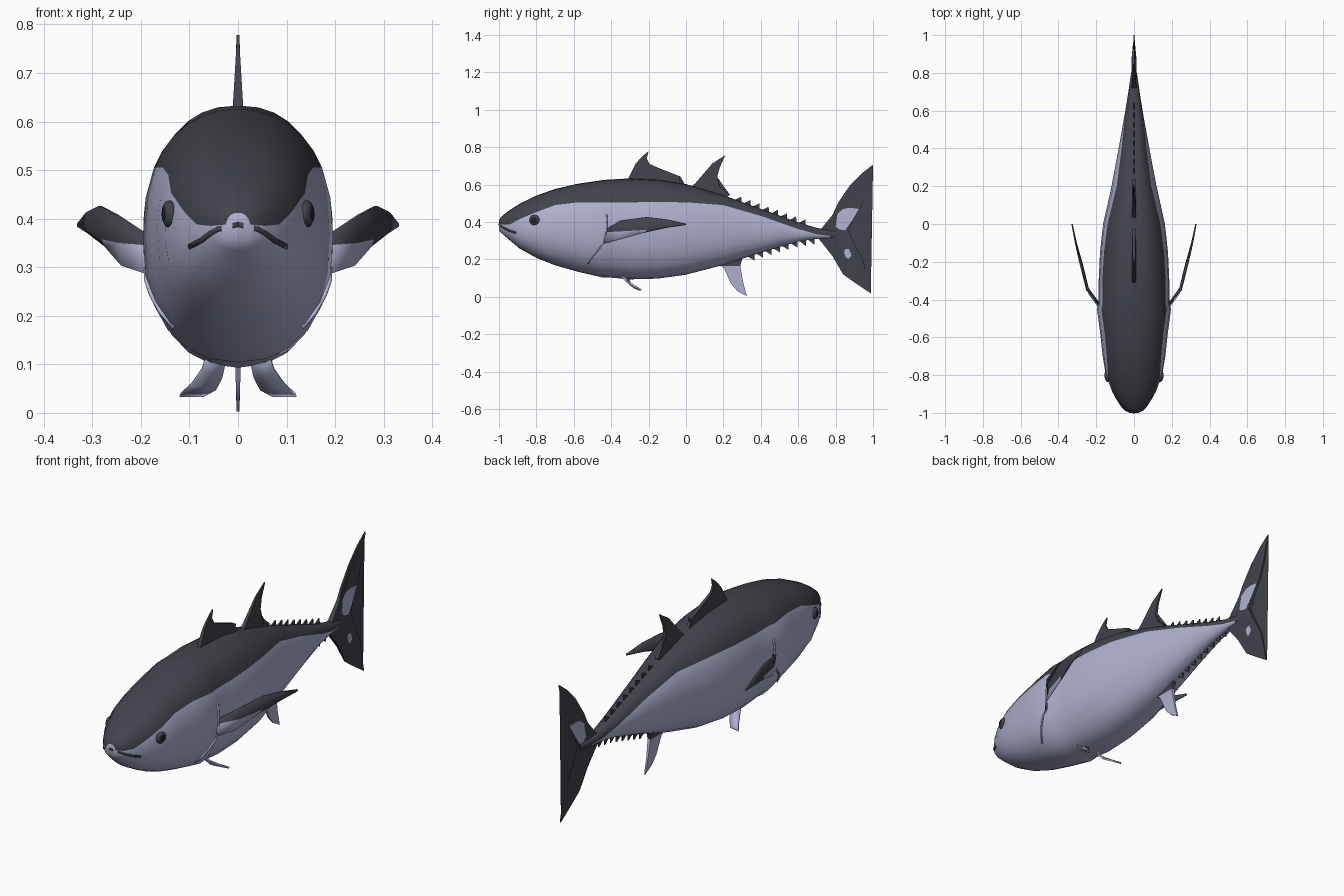
import bpy, bmesh, math
from mathutils import Matrix

if "Cube" in bpy.data.objects:
    bpy.data.objects.remove(bpy.data.objects["Cube"])


def material(name, rgb):
    m = bpy.data.materials.new(name)
    m.diffuse_color = (*rgb, 1)
    m.use_nodes = True
    m.node_tree.nodes["Principled BSDF"].inputs["Base Color"].default_value = m.diffuse_color
    return m


DARK = material("charcoal back", (0.055, 0.055, 0.072))
PALE = material("silver blue belly", (0.43, 0.445, 0.63))
BLACK = material("black pupil", (0.015, 0.015, 0.02))


def finish(name, bm, mats, mirror=False, thick=0, angle=40):
    bmesh.ops.recalc_face_normals(bm, faces=bm.faces)
    me = bpy.data.meshes.new(name)
    bm.to_mesh(me)
    bm.free()
    ob = bpy.data.objects.new(name, me)
    bpy.context.collection.objects.link(ob)
    for m in mats:
        me.materials.append(m)
    if thick:
        s = ob.modifiers.new("thickness", 'SOLIDIFY')
        s.thickness, s.offset = thick, 0
    if mirror:
        ob.modifiers.new("mirror", 'MIRROR')
    bpy.ops.object.select_all(action='DESELECT')
    ob.select_set(True)
    bpy.context.view_layer.objects.active = ob
    bpy.ops.object.shade_smooth_by_angle(angle=math.radians(angle))
    return ob


# Body stations: y, top, bottom, half width, height of the colour border
ROWS = [
    (-1.00, .412, .352, .025, .388), (-.98, .435, .335, .055, .385),
    (-.94, .465, .300, .085, .388), (-.89, .497, .258, .115, .415),
    (-.80, .541, .208, .150, .453), (-.70, .576, .168, .166, .490),
    (-.58, .604, .134, .179, .505), (-.45, .623, .104, .196, .505),
    (-.42, .626, .104, .187, .505), (-.30, .633, .093, .187, .505),
    (-.15, .626, .097, .180, .506), (.00, .602, .118, .164, .505),
    (.20, .543, .170, .120, .490), (.40, .470, .236, .082, .432),
    (.60, .398, .295, .046, .362), (.70, .368, .310, .030, .334),
    (.77, .356, .312, .020, .325), (.84, .350, .318, .008, .330)]
POWER = 2.3
UP, LOW = 6, 8


def at(y, col):
    for a, b in zip(ROWS, ROWS[1:]):
        if a[0] <= y <= b[0]:
            return a[col] + (b[col] - a[col]) * (y - a[0]) / (b[0] - a[0])


def side_x(y, z):
    """Half width of the body surface at a given height."""
    mid, h = (at(y, 1) + at(y, 2)) / 2, (at(y, 1) - at(y, 2)) / 2
    k = min(1, abs(z - mid) / h)
    return at(y, 3) * (1 - k ** POWER) ** (1 / POWER)


def build_body():
    bm = bmesh.new()
    rings = []
    for y, top, bot, w, border in ROWS:
        mid, h = (top + bot) / 2, (top - bot) / 2
        k = (border - mid) / h
        tb = math.copysign(math.asin(abs(k) ** (POWER / 2)), k)
        q = math.pi / 2
        ts = [q + (tb - q) * i / UP for i in range(UP)]
        ts += [tb + (-q - tb) * i / LOW for i in range(LOW + 1)]
        half = [(w * max(0, math.cos(t)) ** (2 / POWER),
                 mid + h * math.copysign(abs(math.sin(t)) ** (2 / POWER), t)) for t in ts]
        loop = half + [(-x, z) for x, z in half[-2:0:-1]]
        rings.append([bm.verts.new((x, y, z)) for x, z in loop])
    n = len(rings[0])
    for r, (a, b) in enumerate(zip(rings, rings[1:])):
        for i in range(n):
            j = (i + 1) % n
            f = bm.faces.new((a[i], a[j], b[j], b[i]))
            pale = UP <= i < n - UP and ROWS[r][0] < .77
            f.material_index = 1 if pale else 0
    bm.faces.new(rings[0]).material_index = 1
    bm.faces.new(rings[-1])
    finish("body", bm, [DARK, PALE], angle=50)


def plates(name, outlines, mat, thin=.003, root=.003, root_z=None, x=0, reach=.15):
    """Upright fins: (y, z) outlines, thicker near the height root_z."""
    bm = bmesh.new()
    for pts in outlines:
        sides = []
        for s in (-1, 1):
            vs = []
            for y, z in pts:
                d = 1 if root_z is None else min(1, abs(z - root_z) / reach)
                vs.append(bm.verts.new((x + s * (root + (thin - root) * d), y, z)))
            sides.append(vs)
        for vs in sides:
            bm.faces.new(vs)
        for i in range(len(pts)):
            j = (i + 1) % len(pts)
            bm.faces.new((sides[0][i], sides[0][j], sides[1][j], sides[1][i]))
    bmesh.ops.triangulate(bm, faces=[f for f in bm.faces if len(f.verts) > 4])
    return finish(name, bm, [mat], angle=30)


def sheet(name, edges, mats, pale_from, pale_to, thick):
    """Paired side fin lofted between edge lines, mirrored to both sides."""
    bm = bmesh.new()
    vs = [[bm.verts.new(p) for p in e] for e in edges]
    for r, (a, b) in enumerate(zip(vs, vs[1:])):
        for i in range(len(a) - 1):
            f = bm.faces.new((a[i], a[i + 1], b[i + 1], b[i]))
            f.material_index = 1 if r >= pale_from and i < pale_to else 0
    finish(name, bm, mats, mirror=True, thick=thick)


build_body()

# Back fins
plates("first_dorsal_fin", [[(-.32, .61), (-.305, .64), (-.27, .71), (-.235, .75), (-.2, .778),
       (-.21, .74), (-.195, .71), (-.15, .69), (-.03, .643), (-.035, .625), (0, .59)]],
       DARK, .003, .012, .61)
plates("second_dorsal_fin", [[(.02, .58), (.05, .607), (.10, .665), (.14, .712), (.21, .757),
       (.18, .69), (.167, .64), (.18, .59), (.235, .545), (.2, .52)]],
       DARK, .003, .012, .57)

# Anal fin with dark base
plates("anal_fin_base", [[(.17, .20), (.185, .165), (.29, .165), (.305, .215)]], DARK, .008, .008)
plates("anal_fin", [[(.185, .168), (.205, .15), (.24, .07), (.275, .03), (.325, .003),
       (.305, .08), (.29, .168)]], PALE, .003, .008, .168)

# Finlets along the tail stem
upper = []
lower = []
for i in range(8):
    y = .25 + i * .049
    upper.append([(y, at(y, 1) - .012), (y + .045, at(y + .045, 1) + .027),
                  (y + .047, at(y + .047, 1) - .015)])
    y = .32 + i * .046
    lower.append([(y, at(y, 2) + .012), (y + .045, at(y + .045, 2) - .03),
                  (y + .045, at(y + .045, 2) + .015)])
plates("upper_finlets", upper, DARK)
plates("lower_finlets", lower, DARK)

# Tail fin and its pale patches
plates("tail_fin", [[(.70, .345), (.73, .372), (.785, .44), (.81, .497), (.875, .594), (.94, .66),
       (1.0, .706), (.97, .578), (.94, .487), (.89, .406), (.87, .35), (.90, .283), (.95, .19),
       (.968, .096), (.988, .018), (.91, .07), (.84, .12), (.785, .214), (.73, .285), (.70, .32)]],
       DARK, .003, .014, .34, reach=.2)
plates("tail_patch", [[(.80, .375), (.81, .444), (.835, .468), (.87, .476), (.925, .47),
       (.89, .41), (.85, .355), (.82, .36)]], PALE, .0045, .0145, .34, reach=.2)
plates("tail_spot", [[(.845, .235), (.85, .255), (.872, .255), (.885, .22), (.87, .203), (.855, .21)]],
       PALE, .004, .004, x=.006)

# Breast fins: dark blade, pale lower root
sheet("pectoral_fins", [
    [(.185, -.42, .365), (.25, -.35, .408), (.285, -.21, .426), (.31, -.1, .413), (.328, 0, .39)],
    [(.185, -.43, .345), (.243, -.34, .35), (.277, -.21, .358), (.308, -.1, .378), (.328, 0, .387)],
    [(.185, -.44, .285), (.238, -.37, .303), (.272, -.22, .343), (.306, -.1, .370), (.328, 0, .384)]],
    [DARK, PALE], 1, 2, .007)

# Belly fins
sheet("pelvic_fins", [
    [(.06, -.36, .13), (.073, -.325, .09), (.095, -.28, .06), (.12, -.24, .036)],
    [(.025, -.31, .115), (.033, -.30, .075), (.045, -.28, .05), (.07, -.25, .036)]],
    [DARK, PALE], 0, 9, .008)

# Eyes: flattened balls with a black outer disc
bm = bmesh.new()
bmesh.ops.create_uvsphere(bm, u_segments=20, v_segments=10, radius=1)
for f in bm.faces:
    f.material_index = 1 if f.calc_center_median().z > .85 else 0
place = (Matrix.Translation((side_x(-.81, .41) - .002, -.81, .41)) @ Matrix.Rotation(-.25, 4, 'Z')
         @ Matrix.Rotation(math.pi / 2, 4, 'Y') @ Matrix.Diagonal((.028, .028, .014, 1)))
bmesh.ops.transform(bm, matrix=place, verts=bm.verts)
finish("eyes", bm, [DARK, BLACK], mirror=True)

# Mouth line wrapped round the snout
bm = bmesh.new()
rails = []
for y, z in [(-1, .388), (-.99, .378), (-.975, .368), (-.95, .355), (-.91, .342)]:
    rails.append([bm.verts.new((side_x(y, z + d) + .002 if y > -1 else 0,
                                y - (.001 if y == -1 else 0), z + d)) for d in (-.005, .005)])
for a, b in zip(rails, rails[1:]):
    bm.faces.new((a[0], b[0], b[1], a[1]))
finish("mouth_line", bm, [DARK], mirror=True, thick=.004)

# Gill cover rims: thin raised dark bands behind the cheeks
bm = bmesh.new()
rails = []
for i in range(9):
    z = .44 - i * .033
    y = -.425 - .10 * max(0, i - 4) / 4
    rails.append([bm.verts.new((side_x(y + d, z) + .002, y + d, z)) for d in (-.003, .003)])
for a, b in zip(rails, rails[1:]):
    bm.faces.new((a[0], b[0], b[1], a[1]))
finish("gill_rims", bm, [PALE], mirror=True, thick=.008)
